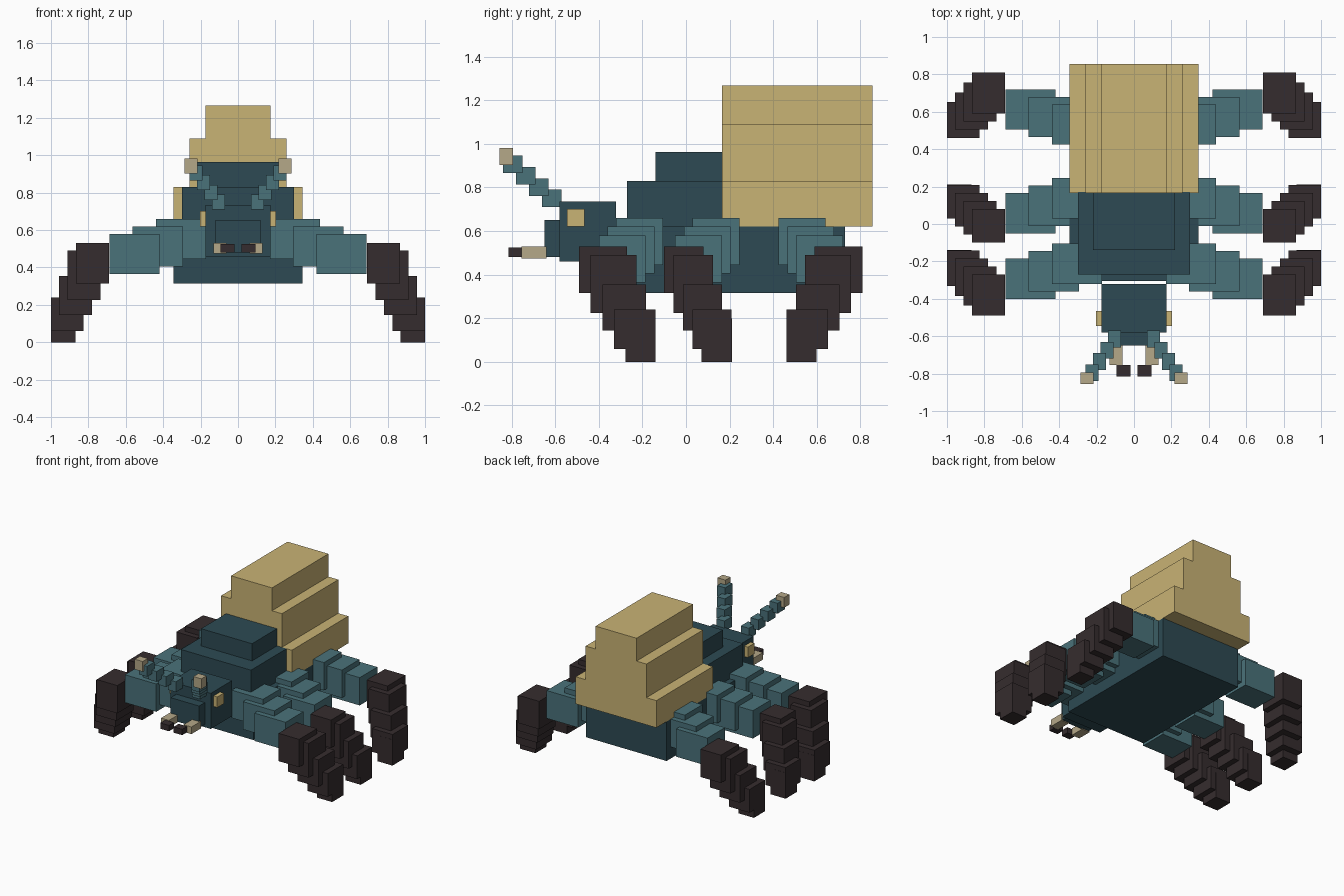
import bpy
import bmesh
from mathutils import Matrix, Vector

default_cube = bpy.data.objects.get("Cube")
if default_cube:
    bpy.data.objects.remove(default_cube, do_unlink=True)


def material(name, hex_code):
    """Flat material from a display colour, converted to linear values."""
    channels = [int(hex_code[i:i + 2], 16) / 255 for i in (0, 2, 4)]
    linear = [c / 12.92 if c < 0.04 else ((c + 0.055) / 1.055) ** 2.4 for c in channels]
    mat = bpy.data.materials.new(name)
    mat.use_nodes = True
    mat.diffuse_color = (*linear, 1)
    shader = mat.node_tree.nodes["Principled BSDF"]
    shader.inputs["Base Color"].default_value = (*linear, 1)
    shader.inputs["Roughness"].default_value = 0.9
    return mat


dark_teal = material("dark_teal", "2D4A53")
teal = material("teal", "4A727A")
gold = material("gold", "C9B375")
dark_brown = material("dark_brown", "352C2E")
beige = material("beige", "B5A888")


def blocks(name, mat, boxes, mirrored=False):
    """One object made of axis-aligned blocks, each given as x, y and z ranges."""
    bm = bmesh.new()
    for ranges in boxes:
        centre = Vector([(lo + hi) / 2 for lo, hi in ranges])
        size = Vector([hi - lo for lo, hi in ranges])
        placement = Matrix.Translation(centre) @ Matrix.Diagonal(size).to_4x4()
        bmesh.ops.create_cube(bm, size=1, matrix=placement)
    mesh = bpy.data.meshes.new(name)
    bm.to_mesh(mesh)
    bm.free()
    mesh.materials.append(mat)
    obj = bpy.data.objects.new(name, mesh)
    bpy.context.collection.objects.link(obj)
    if mirrored:
        obj.modifiers.new("mirror_sides", "MIRROR").use_axis[0] = True
    return obj


def centred(half_width, y_range, z_range):
    return ((-half_width, half_width), y_range, z_range)


# Body with two stacked steps on its back
blocks("body", dark_teal, [centred(0.345, (-0.305, 0.73), (0.315, 0.62))])
blocks("back_lower_step", dark_teal, [centred(0.3, (-0.27, 0.17), (0.62, 0.83))])
blocks("back_upper_step", dark_teal, [centred(0.218, (-0.14, 0.17), (0.83, 0.963))])

# Stepped shell
shell_y = (0.165, 0.855)
blocks("shell", gold, [
    centred(0.345, shell_y, (0.62, 0.83)),
    centred(0.26, shell_y, (0.83, 1.09)),
    centred(0.175, shell_y, (1.09, 1.267)),
])

# Head, snout, eyes and jaws
blocks("head", dark_teal, [centred(0.173, (-0.58, -0.32), (0.46, 0.735))])
blocks("snout", dark_teal, [centred(0.122, (-0.65, -0.58), (0.48, 0.65))])
blocks("eyes", gold, [((0.173, 0.204), (-0.545, -0.465), (0.62, 0.702))], True)
blocks("jaws", beige, [((0.062, 0.13), (-0.755, -0.64), (0.475, 0.53))], True)
blocks("jaw_tips", dark_brown, [((0.02, 0.093), (-0.815, -0.755), (0.48, 0.525))], True)

# Antennae rise forward and outward in four steps
antenna = []
for step in range(4):
    x, y, z = 0.07 + 0.04 * step, -0.66 - 0.06 * step, 0.71 + 0.052 * step
    antenna.append(((x, x + 0.068), (y, y + 0.09), (z, z + 0.08)))
blocks("antennae", teal, antenna, True)
blocks("antenna_tips", beige, [((0.217, 0.285), (-0.855, -0.793), (0.903, 0.982))], True)

# Legs: upper blocks step outward and down, lower blocks curl to the ground
lower_heights = [(0.315, 0.53), (0.225, 0.49), (0.145, 0.355), (0.06, 0.24), (0, 0.2)]


def leg(name, shift, foot_start, foot_step, place_y):
    upper, lower = [], []
    for step in range(3):
        x, y, z = 0.17 + 0.125 * step, shift - 0.32 - 0.04 * step, 0.445 - 0.04 * step
        upper.append(((x, x + 0.268), place_y(y, y + 0.215), (z, z + 0.215)))
    for step, height in enumerate(lower_heights):
        x = 0.69 + 0.045 * step
        near = foot_start + foot_step * step
        far = shift + min(-0.27 + 0.043 * step, -0.14)
        lower.append(((x, min(x + 0.176, 1)), place_y(near, far), height))
    blocks(name + "_upper", teal, upper, True)
    blocks(name + "_lower", dark_brown, lower, True)


def forward(lo, hi):
    return (lo, hi)


def backward(lo, hi):
    return (0.32 - hi, 0.32 - lo)


leg("front_legs", 0, -0.49, 0.053, forward)
leg("middle_legs", 0.35, -0.1, 0.043, forward)
leg("hind_legs", 0, -0.49, 0.053, backward)
